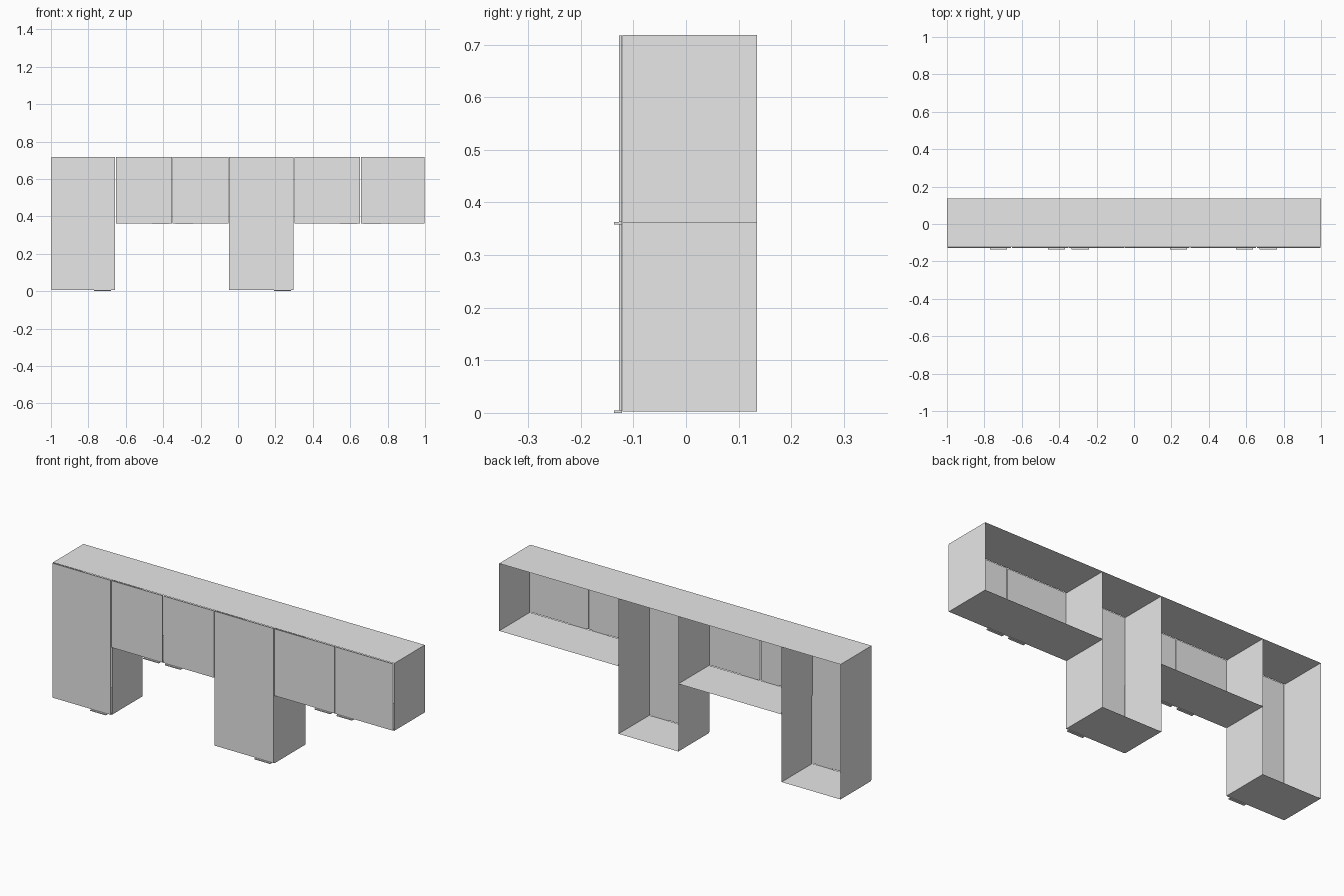
import bpy, bmesh

if "Cube" in bpy.data.objects:
    bpy.data.objects.remove(bpy.data.objects["Cube"])

BACK, FRONT = 0.135, -0.122      # carcass depth
DOOR_FRONT = -0.127
TOP, LOW, MID = 0.718, 0.003, 0.361
GAP = 0.002

grey = bpy.data.materials.new("light grey")
grey.diffuse_color = (0.8, 0.8, 0.8, 1)
grey.use_nodes = True
grey.node_tree.nodes["Principled BSDF"].inputs["Base Color"].default_value = grey.diffuse_color


def box(name, x0, x1, y0, y1, z0, z1, open_ends=False):
    """Axis-aligned box; open_ends drops the front and back faces."""
    bm = bmesh.new()
    bmesh.ops.create_cube(bm, size=1)
    for v in bm.verts:
        v.co.x = x1 if v.co.x > 0 else x0
        v.co.y = y1 if v.co.y > 0 else y0
        v.co.z = z1 if v.co.z > 0 else z0
    if open_ends:
        bm.normal_update()
        ends = [f for f in bm.faces if abs(f.normal.y) > 0.5]
        bmesh.ops.delete(bm, geom=ends, context='FACES_ONLY')
    mesh = bpy.data.meshes.new(name)
    bm.to_mesh(mesh)
    bm.free()
    mesh.materials.append(grey)
    obj = bpy.data.objects.new(name, mesh)
    bpy.context.collection.objects.link(obj)
    return obj


# name, left, right, bottom, door splits, handle left edges
units = [
    ("tall_left", -1.0, -0.655, LOW, [], [-0.77]),
    ("wide_left", -0.655, -0.05, MID, [-0.351], [-0.46, -0.333]),
    ("tall_right", -0.05, 0.30, LOW, [], [0.192]),
    ("wide_right", 0.30, 1.0, MID, [0.655], [0.545, 0.672]),
]

for name, x0, x1, z0, splits, handles in units:
    # Thin cabinet shell, open at the back
    box(name + "_carcass", x0, x1, FRONT + 0.001, BACK, z0, TOP, True)
    # Doors, with narrow gaps between them
    edges = [x0] + splits + [x1]
    for i, (a, b) in enumerate(zip(edges, edges[1:])):
        box(f"{name}_door_{i + 1}", a + GAP, b - GAP,
            DOOR_FRONT, FRONT, z0 + GAP, TOP - 0.001)
    # Lip handles under the doors
    for i, h in enumerate(handles):
        box(f"{name}_handle_{i + 1}", h, h + 0.092,
            -0.137, FRONT, z0 - 0.003, z0 + 0.002)
